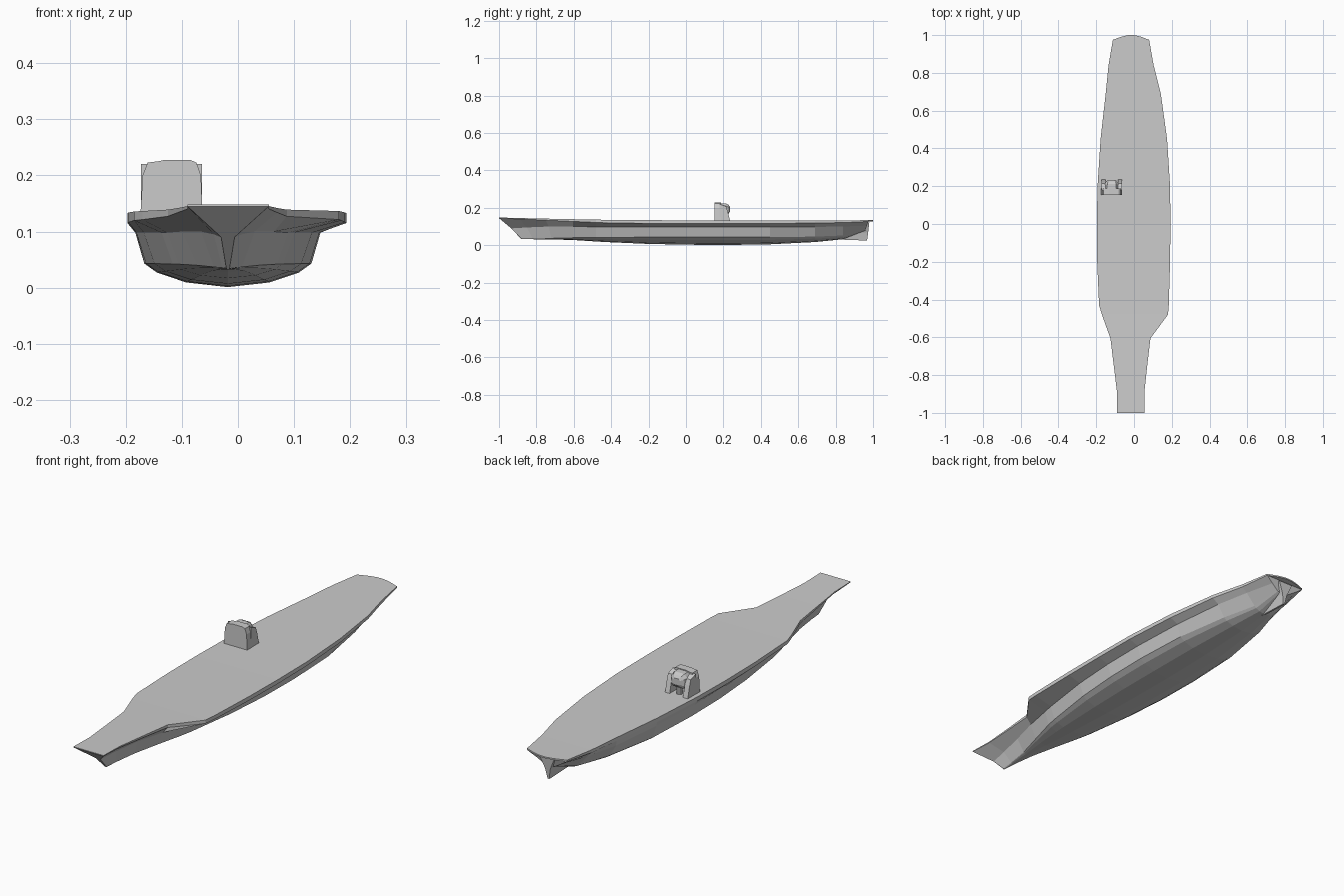
import bpy, bmesh

if "Cube" in bpy.data.objects:
    bpy.data.objects.remove(bpy.data.objects["Cube"])

CX = -0.018  # hull centreline

# deck outline: y, left x, right x
DECK = [(-1, -.09, .055), (-.89, -.09, .055), (-.75, -.107, .07), (-.605, -.125, .087),
        (-.48, -.17, .18), (-.43, -.185, .184), (-.2, -.195, .191), (.0, -.197, .193),
        (.2, -.193, .191), (.45, -.177, .175), (.69, -.15, .142), (.84, -.135, .104),
        (.975, -.112, .08), (.992, -.065, .035), (1, -.03, .0)]


def interp(table, y, col):
    if y <= table[0][0]:
        return table[0][col]
    for a, b in zip(table, table[1:]):
        if y <= b[0]:
            t = (y - a[0]) / (b[0] - a[0])
            return a[col] + t * (b[col] - a[col])
    return table[-1][col]


# deck sheer: y, top z, edge thickness
SHEER = [(-1, .148, .003), (-.75, .142, .008), (-.45, .136, .016), (-.1, .133, .018),
         (.5, .133, .017), (.85, .133, .012), (1, .134, .006)]


def top_z(y):
    return interp(SHEER, y, 1)


def low_z(y):
    return top_z(y) - interp(SHEER, y, 2)


def loft(name, rings, closed=True):
    """Skin a list of equally long rings and cap both ends."""
    bm = bmesh.new()
    rows = [[bm.verts.new(p) for p in r] for r in rings]
    n = len(rows[0])
    for a, b in zip(rows, rows[1:]):
        for i in range(n if closed else n - 1):
            j = (i + 1) % n
            bm.faces.new((a[i], a[j], b[j], b[i]))
    bm.faces.new(rows[0])
    bm.faces.new(rows[-1])
    bmesh.ops.remove_doubles(bm, verts=bm.verts, dist=1e-5)
    bmesh.ops.recalc_face_normals(bm, faces=bm.faces)
    me = bpy.data.meshes.new(name)
    bm.to_mesh(me)
    bm.free()
    ob = bpy.data.objects.new(name, me)
    bpy.context.collection.objects.link(ob)
    return ob


# flight deck slab
loft("flight_deck", [[(l, y, low_z(y)), (r, y, low_z(y)), (r, y, top_z(y)), (l, y, top_z(y))]
                     for y, l, r in DECK])

# hull stations: y, keel z, chine half width, chine z, upper half width, upper z, deck edge y
HULL = [(-.88, .032, .003, .035, .012, .09, -1),
        (-.82, .032, .010, .036, .025, .095, -.89),
        (-.72, .031, .025, .037, .048, .1, -.75),
        (-.605, .028, .055, .040, .082, .1, -.605),
        (-.48, .020, .088, .042, .108, .098, -.48),
        (-.43, .017, .098, .042, .118, .098, -.43),
        (-.2, .007, .131, .043, .150, .098, -.2),
        (.0, .003, .146, .043, .163, .098, .0),
        (.2, .001, .149, .043, .165, .098, .2),
        (.45, .005, .138, .043, .155, .098, .45),
        (.69, .017, .098, .046, .130, .098, .69),
        (.84, .032, .055, .052, .098, .1, .84),
        (.96, .078, .030, .085, .062, .105, .975)]

rings = []
for y, zk, hc, zc, hu, zu, yd in HULL:
    ring = []
    yu = y + (yd - y) * .45
    half = [(hu, yu, zu), (hc, y, zc), (hc * .85, y, zk + (zc - zk) * .62),
            (hc * .5, y, zk + (zc - zk) * .2)]
    ring.append((interp(DECK, yd, 1), yd, low_z(yd)))
    ring += [(CX - h, a, z) for h, a, z in half]
    ring.append((CX, y, zk))
    ring += [(CX + h, a, z) for h, a, z in reversed(half)]
    ring.append((interp(DECK, yd, 2), yd, low_z(yd)))
    rings.append(ring)
loft("hull", rings)

# stern skeg: a wedge, thin at the bottom
loft("stern_skeg", [[(CX - w, .80, z0), (CX + w, .80, z0), (CX + w, y1, z1), (CX - w, y1, z1)]
                    for w, z0, y1, z1 in ((.004, .031, .968, .025), (.012, .06, .974, .07),
                                          (.035, .115, .98, .122))])

# island tower: front plate
PROFILE = [(-.174, .128), (-.170, .2), (-.161, .223), (-.14, .2255), (-.132, .2275),
           (-.085, .2275), (-.074, .223), (-.066, .2), (-.063, .128)]
loft("island_front", [[(x, .153, z) for x, z in PROFILE], [(x, .187, z) for x, z in PROFILE]])

# island side walls, sloping down towards the stern
for name, x0, x1 in (("island_wall_left", -.173, -.150), ("island_wall_right", -.086, -.064)):
    side = [(.18, .128), (.236, .128), (.222, .185), (.214, .208), (.18, .22)]
    loft(name, [[(x0, y, z) for y, z in side], [(x1, y, z) for y, z in side]])

# island bridge: faceted bulge between the walls
OCT = [(-.155, .172), (-.142, .160), (-.094, .160), (-.081, .172),
       (-.081, .208), (-.094, .224), (-.142, .224), (-.155, .208)]
mx, mz = -.118, .192
loft("island_bridge", [[(mx + (x - mx) * s, y, mz + (z - mz) * s) for x, z in OCT]
                       for y, s in ((.18, 1), (.212, .98), (.226, .8), (.234, .45))])

# small post under the bridge
bpy.ops.mesh.primitive_cylinder_add(vertices=8, radius=.012, depth=.05, location=(mx, .212, .15))
bpy.context.object.name = "island_post"
